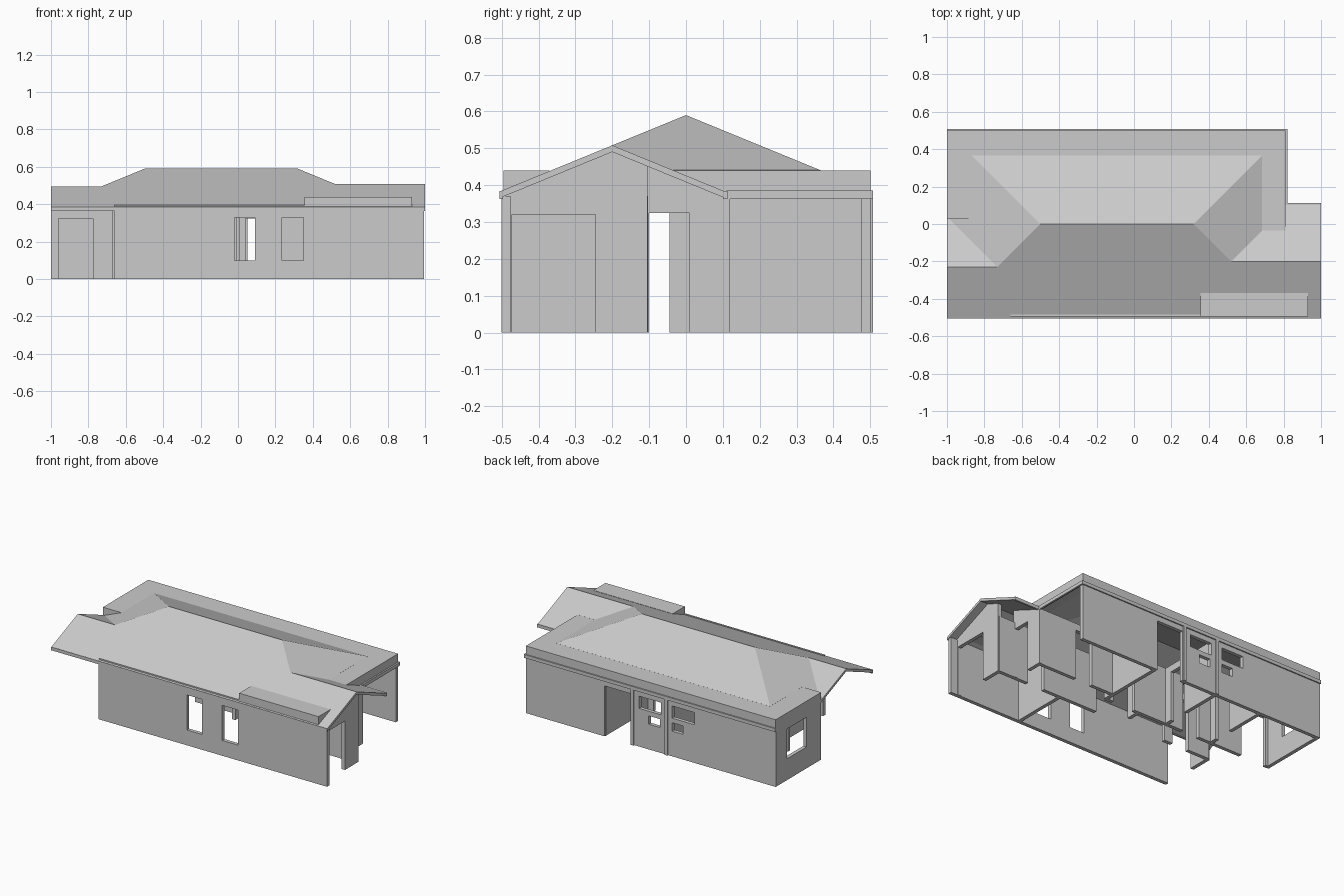
import bpy, bmesh

if "Cube" in bpy.data.objects:
    bpy.data.objects.remove(bpy.data.objects["Cube"])

S = 0.41          # roof pitch
FLAT = 0.44       # flat roof height
WALL_H = 0.37


def make_object(name, bm, thickness=0.0, offset=0.0):
    bmesh.ops.remove_doubles(bm, verts=bm.verts, dist=0.0005)
    bmesh.ops.recalc_face_normals(bm, faces=bm.faces)
    me = bpy.data.meshes.new(name)
    bm.to_mesh(me)
    bm.free()
    ob = bpy.data.objects.new(name, me)
    bpy.context.collection.objects.link(ob)
    if thickness:
        mod = ob.modifiers.new("thickness", 'SOLIDIFY')
        mod.thickness = thickness
        mod.offset = offset
    return ob


def box(name, x0, x1, y0, y1, z0, z1):
    bm = bmesh.new()
    bmesh.ops.create_cube(bm, size=1)
    for v in bm.verts:
        v.co = ((x0 + x1) / 2 + v.co.x * (x1 - x0),
                (y0 + y1) / 2 + v.co.y * (y1 - y0),
                (z0 + z1) / 2 + v.co.z * (z1 - z0))
    return make_object(name, bm)


def wall(name, axis, pos, a, b, holes=(), thick=0.024, top=WALL_H):
    """Upright wall along x or y; holes are (start, end, bottom, top)."""
    us = sorted({a, b, *[h[0] for h in holes], *[h[1] for h in holes]})
    zs = sorted({0.0, top, *[h[2] for h in holes], *[h[3] for h in holes]})
    bm = bmesh.new()
    for u0, u1 in zip(us, us[1:]):
        for z0, z1 in zip(zs, zs[1:]):
            uc, zc = (u0 + u1) / 2, (z0 + z1) / 2
            if any(h[0] < uc < h[1] and h[2] < zc < h[3] for h in holes):
                continue
            cs = [(u0, z0), (u1, z0), (u1, z1), (u0, z1)]
            bm.faces.new([bm.verts.new((u, pos, z) if axis == 'x' else (pos, u, z))
                          for u, z in cs])
    return make_object(name, bm, thick)


def gable(name, x, pts):
    """Wall infill under a sloping roof, in the plane of constant x."""
    bm = bmesh.new()
    bm.faces.new([bm.verts.new((x, y, z)) for y, z in pts])
    return make_object(name, bm, .024)


# roof planes: plan outline plus a height function
front = lambda x, y: 0.59 + S * y
back = lambda x, y: 0.59 - S * y
hip_l = lambda x, y: 0.59 + S * (x + 0.5)
hip_r = lambda x, y: 0.59 - S * (x - 0.32)
gab_l = lambda x, y: 0.59 - S * 0.23 - S * (y + 0.23)
gab_r = lambda x, y: 0.59 - S * 0.2 - S * (y + 0.2)
level = lambda x, y: FLAT
slopes = [
    (front, [(-.5, 0), (-.73, -.23), (-1, -.23), (-1, -.502), (1, -.502), (1, -.2), (.52, -.2), (.32, 0)]),
    (back, [(-.5, 0), (.32, 0), (.685, .365), (-.865, .365)]),
    (hip_l, [(-.5, 0), (-.865, .365), (-.865, .03), (-.99, .03), (-.73, -.23)]),
    (hip_r, [(.32, 0), (.52, -.2), (.685, -.035), (.685, .365)]),
    (gab_l, [(-1, -.23), (-.73, -.23), (-.99, .03), (-1, .03)]),
    (gab_r, [(.52, -.2), (1, -.2), (1, .11), (.81, .11), (.81, -.035), (.685, -.035)]),
    (level, [(-1, .03), (-.865, .03), (-.865, .365), (-1, .365)]),
    (level, [(-1, .365), (.81, .365), (.81, .5), (-1, .5)]),
    (level, [(.685, -.035), (.81, -.035), (.81, .365), (.685, .365)]),
]
for i, (height, pts) in enumerate(slopes):
    bm = bmesh.new()
    f = bm.faces.new([bm.verts.new((x, y, height(x, y))) for x, y in pts])
    f.normal_update()
    down = bmesh.ops.extrude_face_region(bm, geom=[f])
    for v in down["geom"]:
        if isinstance(v, bmesh.types.BMVert):
            v.co.z -= 0.018
    make_object(f"roof_panel_{i + 1}", bm)

# parapets around the flat roof
box("parapet_back", -1, .81, .488, .5, .37, FLAT)
box("parapet_left", -1, -.988, .03, .5, .37, FLAT)
box("parapet_right", .798, .81, -.035, .5, .37, FLAT)
box("parapet_porch", -1, -.865, .03, .042, .37, FLAT)

# cornice band and eaves
box("cornice_back", -1, .82, .498, .508, .363, .385)
box("cornice_right", .808, .82, .11, .508, .363, .385)
box("cornice_left", -1.0, -.99, .03, .508, .363, .385)
box("eave_front", -1, 1, -.506, -.496, .363, .384)
box("front_gutter", -.66, .36, -.494, -.484, .38, .396)
box("eave_wing_back", .81, 1, .1, .112, .363, .384)

# raised box on the front slope
box("front_roof_box", .355, .93, -.495, -.37, .385, FLAT)

# outer walls
DOOR = .325
wall("front_wall", 'x', -.488, -.66, .995, [(-.02, .09, .1, .33), (.235, .35, .1, .33)])
wall("back_wall", 'x', .488, -.998, .81,
     [(.05, .24, 0, .33), (-.17, -.01, .25, .33), (-.16, -.08, .165, .22),
      (-.41, -.25, .25, .33), (-.33, -.25, .165, .22)])
wall("left_wall", 'y', -.988, .03, .498, [(.18, .385, .14, .335)])
wall("porch_wall", 'x', .04, -.99, -.66, [(-.96, -.775, 0, DOOR)])
wall("porch_side_wall", 'y', -.66, -.26, -.115)
wall("wing_end_wall", 'y', .935, -.498, -.105, [(-.472, -.245, 0, .32)])
wall("wing_entry_wall", 'y', .81, -.105, .12, [(-.1, .01, 0, DOOR)])
for i, x in enumerate((.035, -.21)):
    box(f"back_pilaster_{i + 1}", x - .01, x + .01, .498, .508, 0, .37)

# gable infill above the wing walls
gable("wing_gable", .935, [(-.498, .365), (-.105, .365), (-.105, .455), (-.2, .492), (-.498, .37)])
gable("entry_gable", .81, [(-.115, .365), (.105, .365), (-.115, .457)])

# inner partitions
wall("carport_side", 'y', .25, .04, .49)
wall("carport_front", 'x', .105, .25, .82, [(.42, .54, 0, DOOR)])
wall("hall_front", 'x', -.115, .2, .94, [(.6, .72, 0, DOOR)])
wall("hall_front_left", 'x', -.115, -.66, -.32, [(-.5, -.38, 0, DOOR)])
wall("hall_back", 'x', .04, -.66, .25, [(-.45, -.33, 0, DOOR), (.04, .2, 0, DOOR)])
wall("front_partition", 'y', .47, -.49, -.115)
wall("back_partition_1", 'y', -.21, .04, .49, [(.1, .22, 0, DOOR)])
wall("back_partition_2", 'y', -.55, .04, .49, [(.1, .22, 0, DOOR)])
wall("hall_stub", 'y', .0, -.045, .04)
